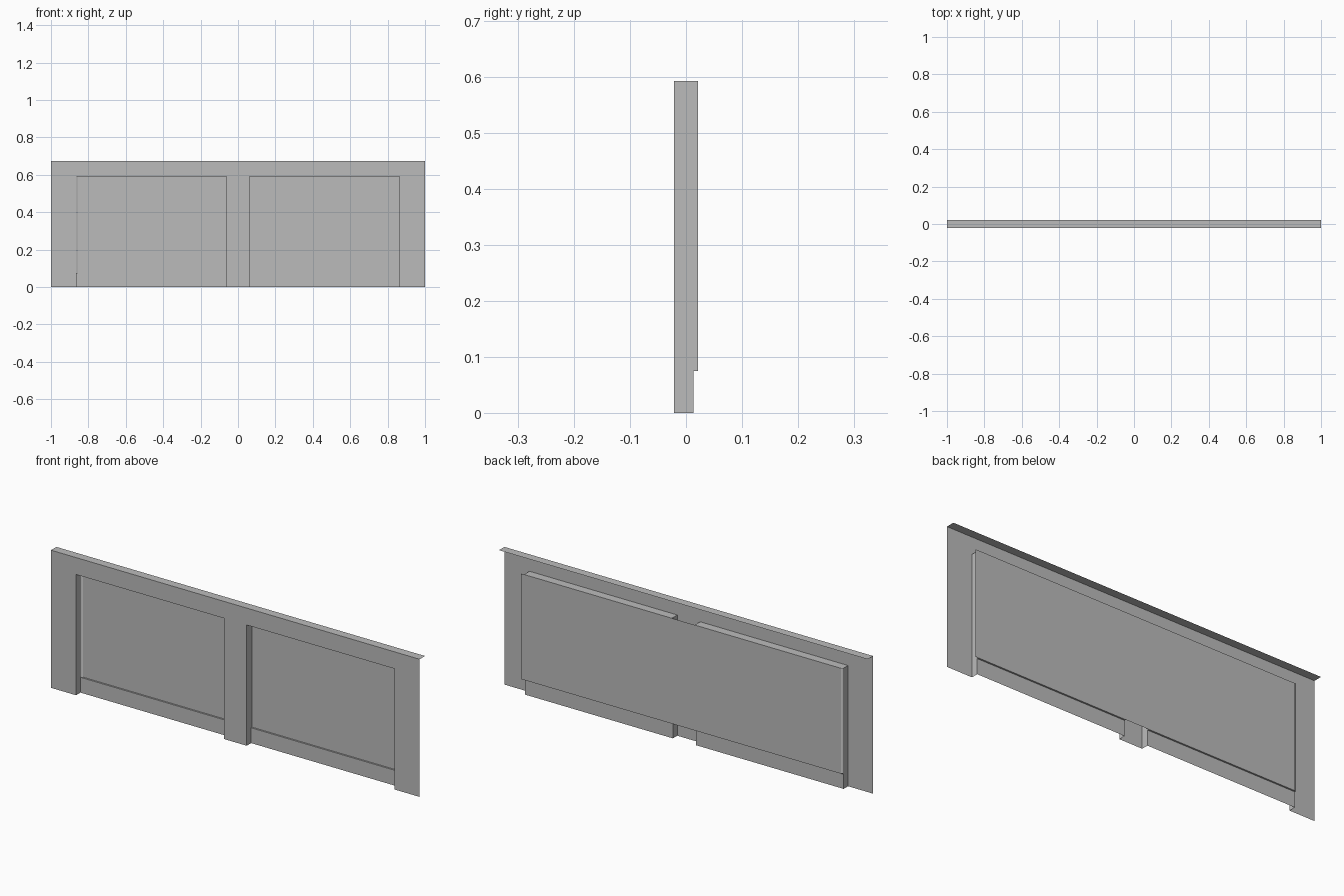
import bpy, bmesh

cube = bpy.data.objects.get("Cube")
if cube:
    bpy.data.objects.remove(cube)

# Main dimensions
FRONT, STEP, BACK = -0.021, 0.013, 0.021
TOP, HEAD, LEDGE = 0.675, 0.592, 0.075
INNER, OUTER = 0.062, 0.864

grey = bpy.data.materials.new("plain_grey")
grey.use_nodes = True
colour = (0.5, 0.5, 0.5, 1)
grey.diffuse_color = colour
grey.node_tree.nodes["Principled BSDF"].inputs["Base Color"].default_value = colour


def sheets(name, outlines):
    """One object made of thin flat faces, each given by its outline."""
    bm = bmesh.new()
    for pts in outlines:
        bm.faces.new([bm.verts.new(p) for p in pts])
    bmesh.ops.remove_doubles(bm, verts=bm.verts, dist=0.0001)
    mesh = bpy.data.meshes.new(name)
    bm.to_mesh(mesh)
    bm.free()
    mesh.materials.append(grey)
    obj = bpy.data.objects.new(name, mesh)
    bpy.context.collection.objects.link(obj)
    return obj


def upright(x0, x1, z0, z1, y):
    return [(x0, y, z0), (x1, y, z0), (x1, y, z1), (x0, y, z1)]


def level(x0, x1, y0, y1, z):
    return [(x0, y0, z), (x1, y0, z), (x1, y1, z), (x0, y1, z)]


# Front wall: one outline that steps around both openings
half = [(INNER, 0), (INNER, HEAD), (OUTER, HEAD), (OUTER, 0), (1, 0), (1, TOP)]
outline = half + [(-x, z) for x, z in reversed(half)]
sheets("front_wall", [[(x, FRONT, z) for x, z in outline]])

# Cap strip along the top edge
sheets("top_cap", [level(-1, 1, FRONT, BACK, TOP)])

# Stepped side profile shared by all jambs
jamb = [(FRONT, 0), (STEP, 0), (STEP, LEDGE), (BACK, LEDGE), (BACK, HEAD), (FRONT, HEAD)]

# Recess behind each opening: jambs, head, ledge and low board
for side, x0, x1 in (("left", INNER, OUTER), ("right", -OUTER, -INNER)):
    sheets(side + "_jambs", [[(x0, y, z) for y, z in jamb],
                             [(x1, y, z) for y, z in reversed(jamb)]])
    sheets(side + "_head", [level(x0, x1, FRONT, BACK, HEAD)[::-1]])
    sheets(side + "_ledge", [level(x0, x1, STEP, BACK, LEDGE)])
    sheets(side + "_low_board", [upright(x0, x1, 0, LEDGE, STEP)])

# Back panel runs behind both openings, slightly off centre
sheets("back_panel", [upright(-0.859, 0.88, LEDGE, HEAD, BACK)])
